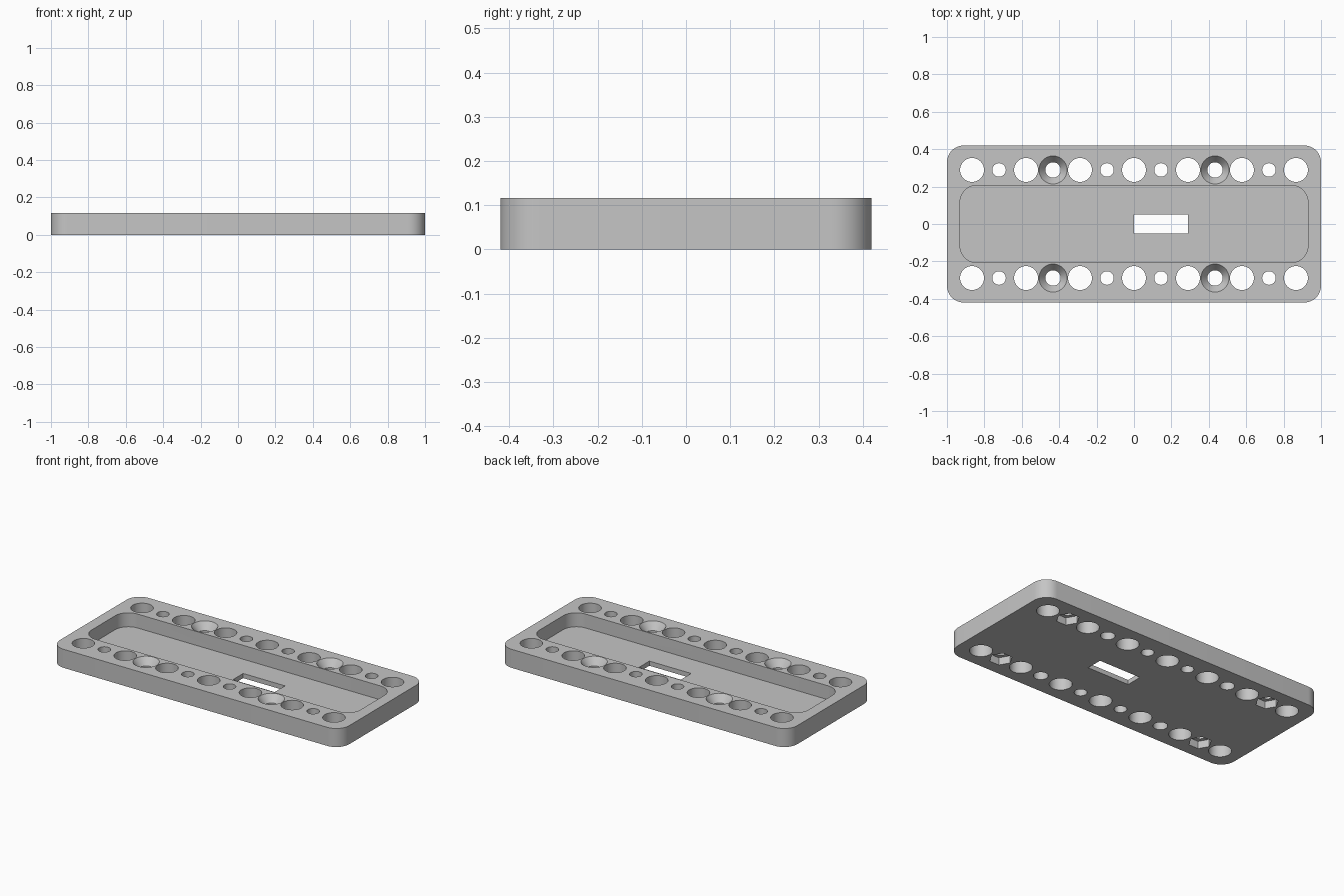
import bpy
import bmesh
from math import cos, sin, pi, radians

cube = bpy.data.objects.get("Cube")
if cube:
    bpy.data.objects.remove(cube, do_unlink=True)

LENGTH, WIDTH, HEIGHT = 2.0, 0.84, 0.116
PITCH, ROW_Y = 0.1443, 0.289
FLOOR = 0.029
BELOW, ABOVE = -0.05, HEIGHT + 0.05

grey = bpy.data.materials.new("light grey")
grey.use_nodes = True
colour = (0.56, 0.56, 0.56, 1)
grey.diffuse_color = colour
grey.node_tree.nodes["Principled BSDF"].inputs["Base Color"].default_value = colour


def circle(radius, sides, x=0, y=0):
    return [(x + radius * cos(2 * pi * i / sides),
             y + radius * sin(2 * pi * i / sides)) for i in range(sides)]


def rectangle(x0, x1, y0, y1):
    return [(x0, y0), (x1, y0), (x1, y1), (x0, y1)]


def rounded(half_x, half_y, radius, steps=12):
    points = []
    for corner, (sx, sy) in enumerate([(1, 1), (-1, 1), (-1, -1), (1, -1)]):
        for i in range(steps + 1):
            a = (corner + i / steps) * pi / 2
            points.append((sx * (half_x - radius) + radius * cos(a),
                           sy * (half_y - radius) + radius * sin(a)))
    return points


def loft(bm, layers):
    """Closed solid through (outline, z) layers with equal point counts."""
    rings = [[bm.verts.new((x, y, z)) for x, y in outline] for outline, z in layers]
    bm.faces.new(rings[0][::-1])
    bm.faces.new(rings[-1])
    for low, high in zip(rings, rings[1:]):
        for i in range(len(low)):
            j = (i + 1) % len(low)
            bm.faces.new((low[i], low[j], high[j], high[i]))


def solid(name, parts):
    bm = bmesh.new()
    for layers in parts:
        loft(bm, layers)
    mesh = bpy.data.meshes.new(name)
    bm.to_mesh(mesh)
    bm.free()
    mesh.materials.append(grey)
    obj = bpy.data.objects.new(name, mesh)
    bpy.context.scene.collection.objects.link(obj)
    return obj


# Rounded base plate
plate = solid("mounting_plate", [[(rounded(LENGTH / 2, WIDTH / 2, 0.09), 0),
                                  (rounded(LENGTH / 2, WIDTH / 2, 0.09), HEIGHT)]])

# Two rows of large, small and countersunk holes, with nut recesses underneath
holes, nuts = [], []
for y in (-ROW_Y, ROW_Y):
    for i in range(-6, 7):
        x = i * PITCH
        if abs(i) == 3:
            drill, sink = circle(0.041, 48, x, y), circle(0.075, 48, x, y)
            holes.append([(drill, BELOW), (drill, HEIGHT - 0.045),
                          (sink, HEIGHT), (sink, ABOVE)])
        else:
            drill = circle(0.036 if i % 2 else 0.064, 48, x, y)
            holes.append([(drill, BELOW), (drill, ABOVE)])
        if abs(i) == 5:
            hexagon = circle(0.066, 6, x, y)
            nuts.append([(hexagon, BELOW), (hexagon, 0.046)])

# Tray recess and the off-centre slot through its floor
tray = rounded(0.93, 0.207, 0.09)
slot = rectangle(0, 0.289, -0.051, 0.051)
cutters = [
    solid("hole_cutter", holes),
    solid("nut_cutter", nuts),
    solid("tray_cutter", [[(tray, FLOOR), (tray, ABOVE)]]),
    solid("slot_cutter", [[(slot, BELOW), (slot, ABOVE)]]),
]
for cutter in cutters:
    cutter.hide_render = True
    cut = plate.modifiers.new(cutter.name, 'BOOLEAN')
    cut.operation = 'DIFFERENCE'
    cut.solver = 'EXACT'
    cut.object = cutter

# Bake the cuts into the plate and discard the cutters
bpy.context.view_layer.update()
result = plate.evaluated_get(bpy.context.evaluated_depsgraph_get())
baked = bpy.data.meshes.new_from_object(result)
plate.modifiers.clear()
plate.data = baked
baked.name = "mounting_plate"
for cutter in cutters:
    bpy.data.objects.remove(cutter, do_unlink=True)

# Smooth the round walls, keep the edges crisp
for obj in bpy.context.selected_objects:
    obj.select_set(False)
plate.select_set(True)
bpy.context.view_layer.objects.active = plate
bpy.ops.object.shade_smooth_by_angle(angle=radians(25))
